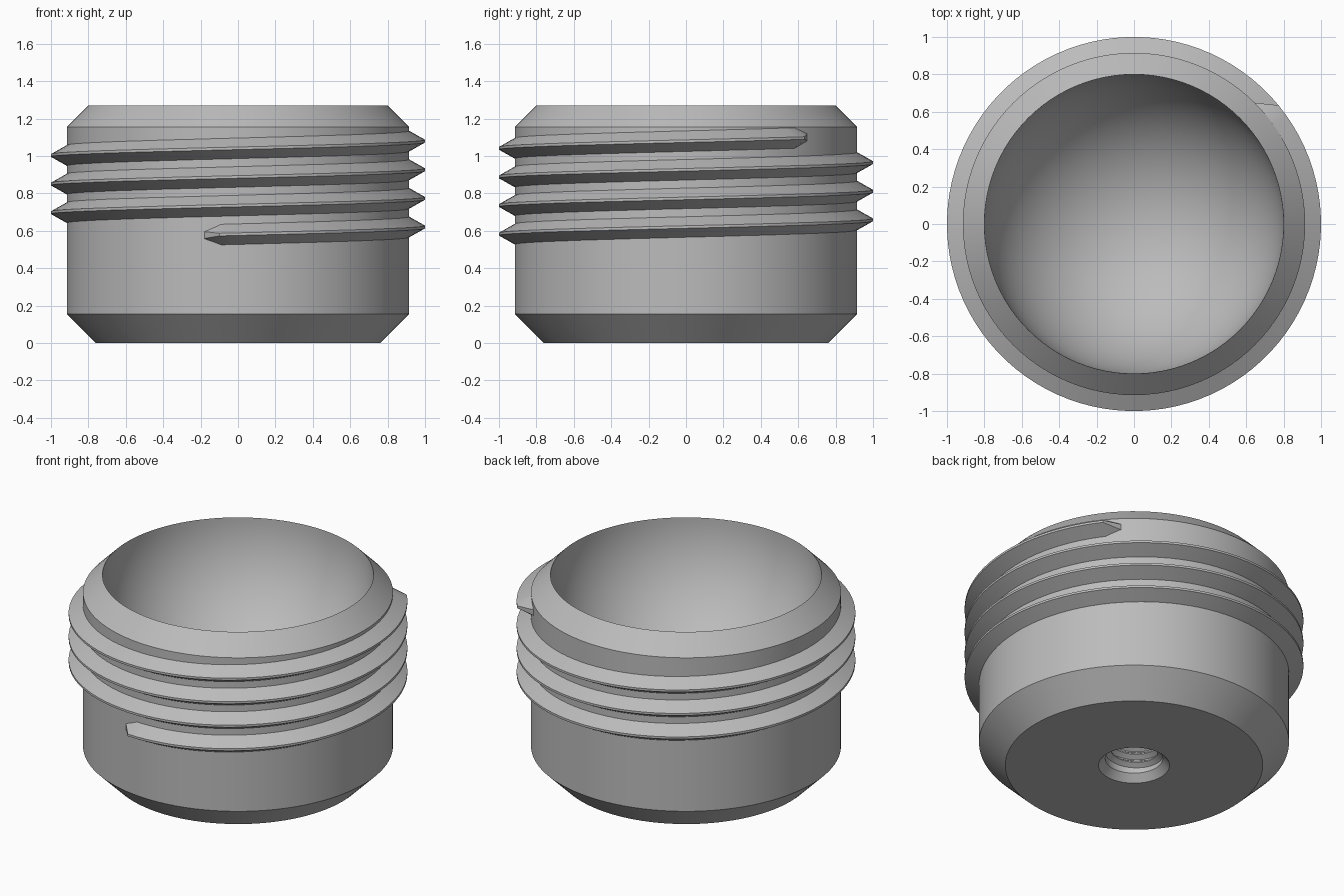
import bpy, bmesh
from math import sin, cos, pi, radians
from mathutils import Vector, Matrix

old = bpy.data.objects.get("Cube")
if old:
    bpy.data.objects.remove(old, do_unlink=True)

grey = bpy.data.materials.new("plain grey")
grey.use_nodes = True
colour = (0.5, 0.5, 0.5, 1)
grey.diffuse_color = colour
grey.node_tree.nodes["Principled BSDF"].inputs["Base Color"].default_value = colour


def finish(name, bm):
    bmesh.ops.recalc_face_normals(bm, faces=bm.faces)
    mesh = bpy.data.meshes.new(name)
    bm.to_mesh(mesh)
    bm.free()
    mesh.materials.append(grey)
    obj = bpy.data.objects.new(name, mesh)
    bpy.context.collection.objects.link(obj)
    bpy.ops.object.select_all(action='DESELECT')
    obj.select_set(True)
    bpy.context.view_layer.objects.active = obj
    bpy.ops.object.shade_smooth_by_angle(angle=radians(25))
    return obj


def lathe(name, profile, steps=96):
    """Turn a (radius, height) profile around the z axis."""
    bm = bmesh.new()
    verts = [bm.verts.new((r, 0, z)) for r, z in profile]
    edges = [bm.edges.new(pair) for pair in zip(verts, verts[1:])]
    bmesh.ops.spin(bm, geom=verts + edges, cent=(0, 0, 0), axis=(0, 0, 1),
                   angle=2 * pi, steps=steps, use_merge=False)
    bmesh.ops.remove_doubles(bm, verts=bm.verts, dist=0.0001)
    return finish(name, bm)


def thread(name, root, crest, half, flat, z_zero, pitch, start, end, taper=0, tip=0.02):
    """Sweep a ridge section along a helix; the ends may taper into the wall."""
    buried = root + (0.015 if crest < root else -0.015)
    full = [(buried, -half), (root, -half), (crest, -flat),
            (crest, flat), (root, half), (buried, half)]
    closed = [(buried, -tip), (root, -tip), (root, -tip * 0.9),
              (root, tip * 0.9), (root, tip), (buried, tip)]
    count = int((end - start) / 3.75)
    stations = [(start + (end - start) * i / count, full) for i in range(count + 1)]
    if taper:
        stations = [(start - taper, closed)] + stations + [(end + taper, closed)]
    bm = bmesh.new()
    rings = []
    for degrees, section in stations:
        turn = Matrix.Rotation(radians(degrees), 3, 'Z')
        height = z_zero + pitch * degrees / 360
        rings.append([bm.verts.new(turn @ Vector((r, 0, height + z))) for r, z in section])
    for a, b in zip(rings, rings[1:]):
        for i in range(len(a)):
            j = (i + 1) % len(a)
            bm.faces.new((a[i], a[j], b[j], b[i]))
    bm.faces.new(rings[0])
    bm.faces.new(rings[-1])
    return finish(name, bm)


# Body: hemispherical bowl, chamfered rim, wall, chamfered base and blind hole
rim, top = 0.80, 1.27
bowl = [(rim * sin(a), top - rim * cos(a)) for a in (pi / 2 * i / 32 for i in range(33))]
outside = [(0.915, 1.155), (0.915, 0.155), (0.76, 0)]
hole = [(0.21, 0), (0.17, 0.045), (0.17, 0.36), (0, 0.36)]
lathe("threaded_cup_body", bowl + outside + hole)

# Raised screw thread around the outside
thread("outer_thread", 0.915, 1.0, 0.055, 0.007, 0.62, 0.153,
       -95.6, 39.4 + 3 * 360, taper=5.7)

# Fine screw thread inside the base hole
thread("hole_thread", 0.17, 0.14, 0.024, 0.004, 0.07, 0.055, 0, 5 * 360)
